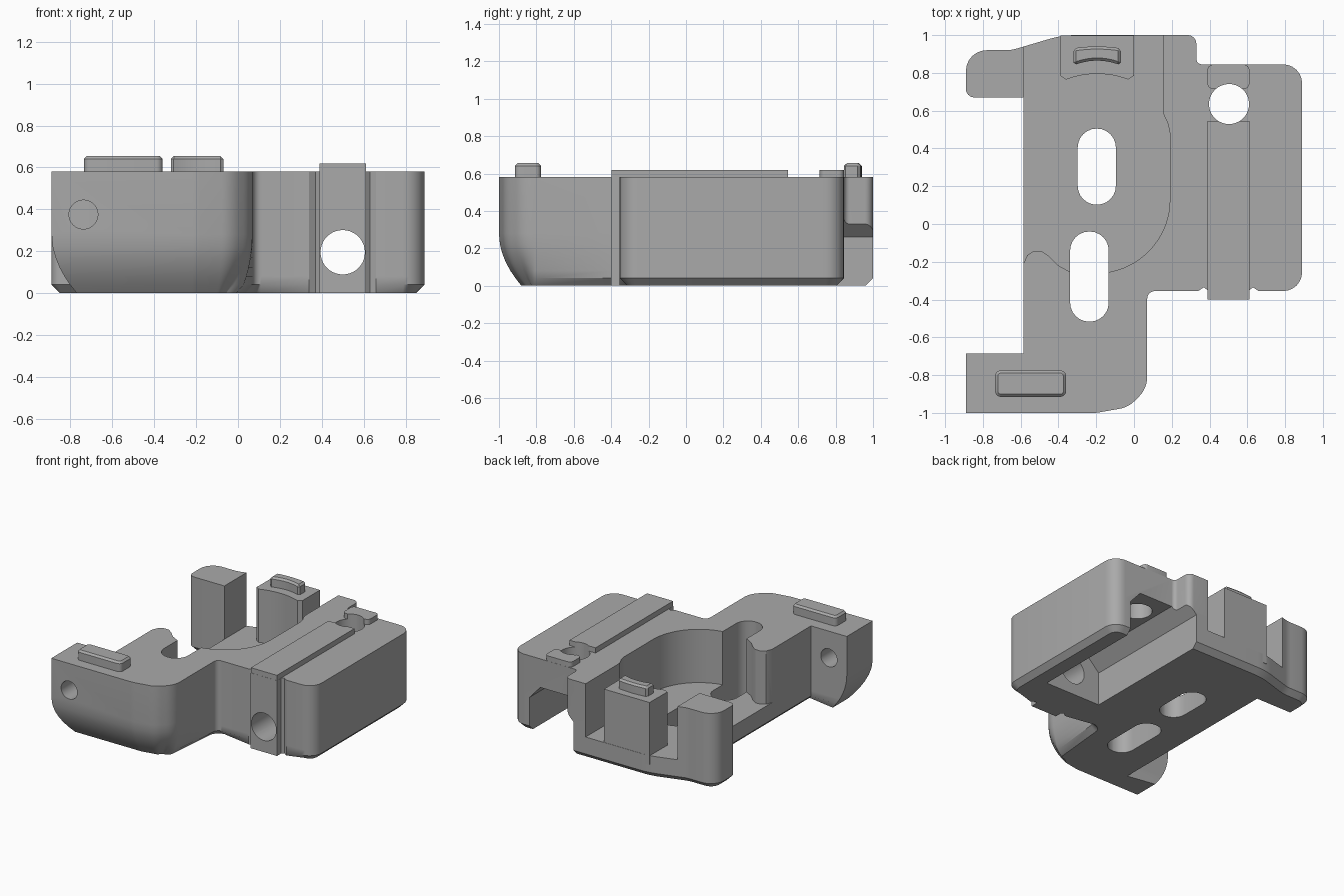
import bpy
import bmesh
import math
from mathutils import Vector, Matrix

if "Cube" in bpy.data.objects:
    bpy.data.objects.remove(bpy.data.objects["Cube"])

grey = bpy.data.materials.new("plain_grey")
grey.use_nodes = True
GREY = (0.4, 0.4, 0.4, 1)
grey.diffuse_color = GREY
grey.node_tree.nodes["Principled BSDF"].inputs["Base Color"].default_value = GREY

TOP = 0.58
FLOOR = 0.17


def rounded(corners, steps=6):
    """Turn (x, y, radius) corners into a polygon with arc corners."""
    out = []
    for i, (x, y, r) in enumerate(corners):
        p = Vector((x, y))
        if r == 0:
            out.append(p)
            continue
        d1 = (p - Vector(corners[i - 1][:2])).normalized()
        d2 = (Vector(corners[(i + 1) % len(corners)][:2]) - p).normalized()
        turn = math.atan2(d1.x * d2.y - d1.y * d2.x, d1.dot(d2))
        c = p + (d2 - d1).normalized() * r / math.cos(turn / 2)
        start = p - d1 * r * math.tan(abs(turn) / 2) - c
        for k in range(steps + 1):
            out.append(c + Matrix.Rotation(turn * k / steps, 2) @ start)
    return out


def box(x0, x1, y0, y1, r=0.0):
    return rounded([(x0, y0, r), (x1, y0, r), (x1, y1, r), (x0, y1, r)])


def loft(name, rings):
    """Skin a stack of 3D rings and cap both ends."""
    bm = bmesh.new()
    loops = [[bm.verts.new(p) for p in ring] for ring in rings]
    n = len(loops[0])
    for a, b in zip(loops, loops[1:]):
        for i in range(n):
            j = (i + 1) % n
            bm.faces.new((a[i], a[j], b[j], b[i]))
    bm.faces.new(loops[0][::-1])
    bm.faces.new(loops[-1])
    bmesh.ops.recalc_face_normals(bm, faces=bm.faces)
    mesh = bpy.data.meshes.new(name)
    bm.to_mesh(mesh)
    bm.free()
    mesh.materials.append(grey)
    obj = bpy.data.objects.new(name, mesh)
    bpy.context.collection.objects.link(obj)
    return obj


def prism(name, pts, z0, z1):
    return loft(name, [[(p[0], p[1], z) for p in pts] for z in (z0, z1)])


def prism_y(name, pts, y0, y1):
    return loft(name, [[(p[0], y, p[1]) for p in pts] for y in (y0, y1)])


def circle(cx, cy, r, n=40):
    return [(cx + r * math.cos(2 * math.pi * k / n),
             cy + r * math.sin(2 * math.pi * k / n)) for k in range(n)]


def activate(obj):
    bpy.ops.object.select_all(action='DESELECT')
    obj.select_set(True)
    bpy.context.view_layer.objects.active = obj


def cut(obj, cutters):
    activate(obj)
    for c in cutters:
        m = obj.modifiers.new("cut", 'BOOLEAN')
        m.operation = 'DIFFERENCE'
        m.solver = 'EXACT'
        m.object = c
        bpy.ops.object.modifier_apply(modifier=m.name)


def smooth(obj):
    activate(obj)
    bpy.ops.object.shade_smooth_by_angle(angle=math.radians(30))


# Body outline
outline = rounded([
    (-0.89, -1, 0), (-0.2, -1, 0.2), (-0.03, -0.97, 0.15), (0.07, -0.87, 0.15),
    (0.07, -0.355, 0.04), (0.34, -0.355, 0), (0.37, -0.335, 0), (0.388, -0.35, 0),
    (0.388, -0.4, 0), (0.612, -0.4, 0), (0.612, -0.35, 0), (0.63, -0.335, 0),
    (0.66, -0.355, 0), (0.89, -0.355, 0.1), (0.89, 0.845, 0.1),
    (0.33, 0.845, 0.03), (0.33, 1, 0.045), (-0.38, 1, 0.5), (-0.65, 0.92, 0.2),
    (-0.89, 0.92, 0.11), (-0.89, 0.67, 0.045), (-0.585, 0.67, 0),
    (-0.585, -0.685, 0), (-0.89, -0.685, 0)])


def inset(p, z):
    """Bottom chamfer, swelling to a deep rounding round the front foot."""
    if 0.33 < p.x < 0.67 and p.y < -0.3:
        return 0
    w = min(1, max(0, (-0.72 - p.y) / 0.18))
    if p.x < -0.8 and p.y < 0:
        w = 1
    chamfer = max(0, 0.04 - z)
    deep = 0.12 * max(0, 1 - z / 0.28) ** 2
    return chamfer * (1 - w) + deep * w


def body_ring(z):
    ring = []
    for i, p in enumerate(outline):
        e1 = (p - outline[i - 1]).normalized()
        e2 = (outline[(i + 1) % len(outline)] - p).normalized()
        n1, n2 = Vector((-e1.y, e1.x)), Vector((-e2.y, e2.x))
        d = (n1 + n2) / (1 + n1.dot(n2))
        if p.x < -0.8 and -0.7 < p.y < 0:
            d = Vector((1, 0))
        q = p + d * inset(p, z)
        ring.append((q.x, q.y, z))
    return ring


body = loft("body", [body_ring(z) for z in (0, 0.04, 0.08, 0.12, 0.17, 0.22, 0.28, TOP)])

# Open pocket with a round wall
pocket = [(-0.585, 1.1), (-0.585, 0.665), (-0.7, 0.665), (-0.7, -0.21), (-0.585, -0.21),
          (-0.565, -0.165), (-0.53, -0.143), (-0.49, -0.143), (-0.45, -0.17),
          (-0.4, -0.22), (-0.335, -0.255), (-0.2, -0.27)]
for k in range(17):
    a = math.radians(-78 + 78 * k / 16)
    pocket.append((-0.2 + 0.39 * math.cos(a), 0.13 + 0.39 * math.sin(a)))
pocket += [(0.19, 0.48), (0.18, 0.53), (0.157, 0.58), (0.155, 0.62), (0.155, 1.1)]

# Channel under the side block
channel = [(0.26, -0.1), (0.74, -0.1), (0.74, 0.26), (0.65, 0.36), (0.36, 0.36), (0.26, 0.26)]

shaft = prism("shaft_cutter", circle(0.503, 0.635, 0.106), -0.1, 1)
cutters = [
    prism("pocket_cutter", pocket, FLOOR, 1),
    prism("rear_slot_cutter", box(-0.298, -0.096, 0.102, 0.505, 0.1), -0.1, 1),
    prism("front_slot_cutter", box(-0.338, -0.134, -0.517, -0.04, 0.1), -0.1, 1),
    prism_y("channel_cutter", channel, -0.08, 1.1),
    prism_y("bore_cutter", circle(0.5, 0.195, 0.106), -0.6, 0.3),
    prism_y("foot_hole_cutter", circle(-0.738, 0.375, 0.069), -1.1, -0.5),
    shaft]
cut(body, cutters)
smooth(body)

# Raised rail in two lengths, pierced by the shaft
for name, y0, y1, r in (("front_rail", -0.399, 0.545, 0.0), ("rear_rail", 0.715, 0.844, 0.03)):
    rail = prism(name, box(0.389, 0.611, y0, y1, r), 0.5, 0.62)
    cut(rail, [shaft])
    smooth(rail)

for c in cutters:
    bpy.data.objects.remove(c)

# Rear post with a hollowed inner face
inner = [(-0.39 + 0.03 + 0.33 * k / 12, 0.795 - 0.03 * (k / 6 - 1) ** 2) for k in range(13)]
post = prism("rear_post", [(-0.39, 0.785)] + inner + [(0, 0.785), (0, 0.998), (-0.388, 0.998)],
             0.1, TOP)
smooth(post)


def bow(y, height):
    return [(-0.32 + 0.25 * k / 10, y + height * (1 - (k / 5 - 1) ** 2)) for k in range(11)]


# Locating tabs
tabs = (("rear_tab", bow(0.84, 0.025) + bow(0.93, 0.01)[::-1]),
        ("front_tab", box(-0.735, -0.36, -0.915, -0.775, 0.03)))
for name, pts in tabs:
    tab = prism(name, pts, 0.5, 0.655)
    bevel = tab.modifiers.new("edge", 'BEVEL')
    bevel.width = 0.014
    bevel.segments = 1
    bevel.limit_method = 'ANGLE'
    bevel.angle_limit = math.radians(60)
    activate(tab)
    bpy.ops.object.modifier_apply(modifier=bevel.name)
    smooth(tab)
